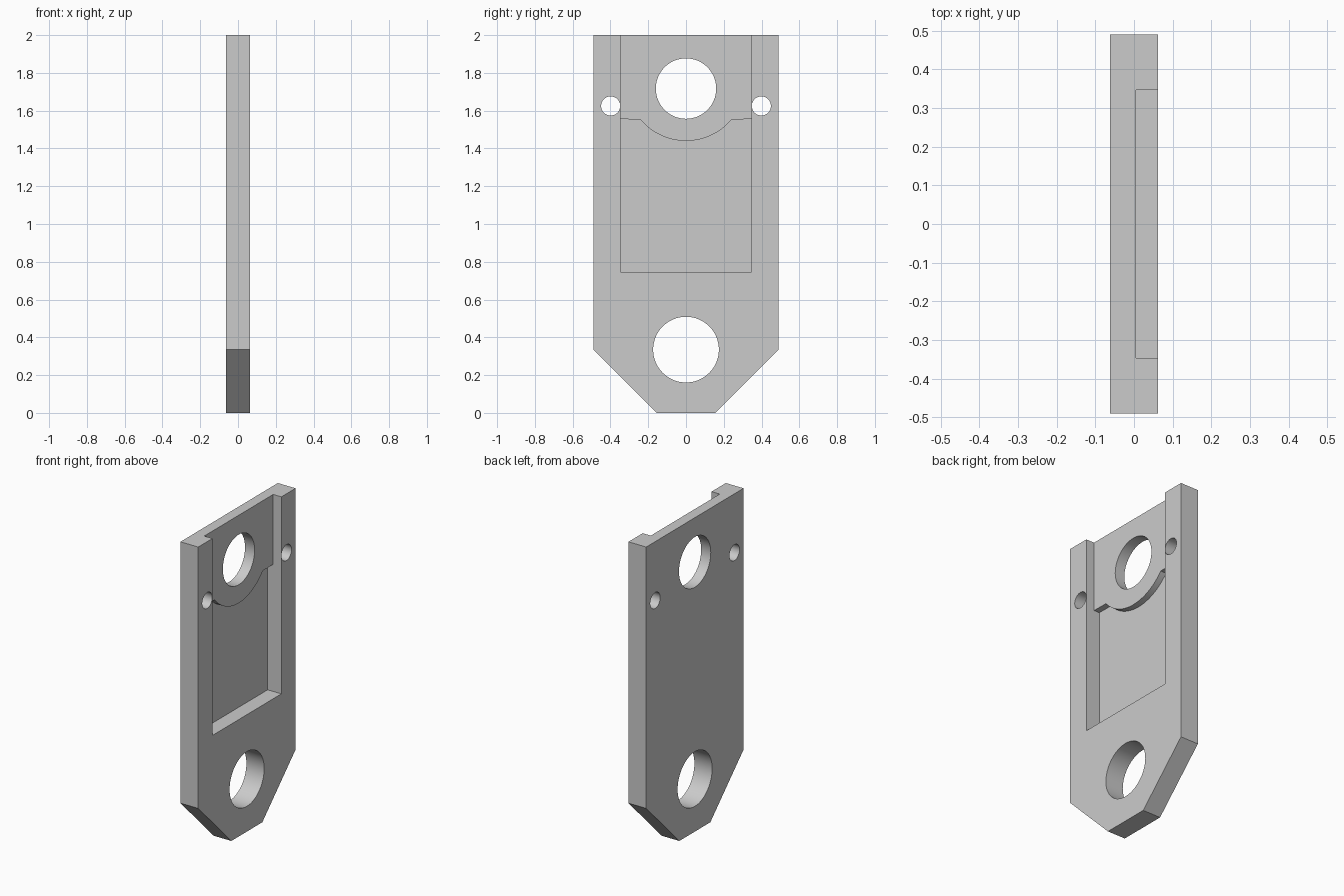
import bpy, bmesh
from math import asin, sin, cos, pi

cube = bpy.data.objects.get("Cube")
if cube:
    bpy.data.objects.remove(cube, do_unlink=True)

grey = bpy.data.materials.new("plain grey")
grey.use_nodes = True
colour = (0.6, 0.6, 0.6, 1)
grey.diffuse_color = colour
grey.node_tree.nodes["Principled BSDF"].inputs["Base Color"].default_value = colour


def slab(name, outline, x0, x1):
    """Extrude a (y, z) outline from x0 to x1."""
    bm = bmesh.new()
    face = bm.faces.new([bm.verts.new((x0, y, z)) for y, z in outline])
    moved = bmesh.ops.extrude_face_region(bm, geom=[face])["geom"]
    bmesh.ops.translate(bm, vec=(x1 - x0, 0, 0),
                        verts=[v for v in moved if isinstance(v, bmesh.types.BMVert)])
    bmesh.ops.recalc_face_normals(bm, faces=bm.faces)
    mesh = bpy.data.meshes.new(name)
    bm.to_mesh(mesh)
    bm.free()
    mesh.materials.append(grey)
    obj = bpy.data.objects.new(name, mesh)
    bpy.context.collection.objects.link(obj)
    return obj


def circle(y, z, r, n=64):
    return [(y + r * cos(2 * pi * i / n), z + r * sin(2 * pi * i / n)) for i in range(n)]


# Plate with chamfered lower corners
half = 0.0625
plate = slab("plate", [(-0.156, 0), (0.156, 0), (0.49, 0.335),
                       (0.49, 2), (-0.49, 2), (-0.49, 0.335)], -half, half)

# Shallow recess, open at the top
side, floor, step = 0.347, 0.745, 1.555
cutters = [slab("shallow_recess_cutter",
                [(-side, floor), (side, floor), (side, 2.1), (-side, 2.1)], 0.005, 0.2)]

# Deep pocket below a rounded pad
r, centre = 0.314, 1.754
a = asin(0.242 / r)
arc = [(r * sin(a - 2 * a * i / 32), centre - r * cos(a - 2 * a * i / 32)) for i in range(33)]
cutters.append(slab("deep_pocket_cutter",
                    [(-side, floor), (side, floor), (side, step)] + arc + [(-side, step)],
                    -0.034, 0.2))

# Large holes and the pair of small ones
holes = [("upper_hole", 0, 1.717, 0.16), ("lower_hole", 0, 0.335, 0.174),
         ("left_small_hole", 0.399, 1.625, 0.0505), ("right_small_hole", -0.399, 1.625, 0.0505)]
for name, y, z, radius in holes:
    cutters.append(slab(name + "_cutter", circle(y, z, radius), -0.2, 0.2))

# Cut everything out of the plate
for cutter in cutters:
    mod = plate.modifiers.new(cutter.name, "BOOLEAN")
    mod.operation = "DIFFERENCE"
    mod.solver = "EXACT"
    mod.object = cutter
bpy.context.view_layer.objects.active = plate
plate.select_set(True)
for cutter in cutters:
    bpy.ops.object.modifier_apply(modifier=cutter.name)
    bpy.data.objects.remove(cutter, do_unlink=True)
bpy.ops.object.shade_smooth_by_angle()
